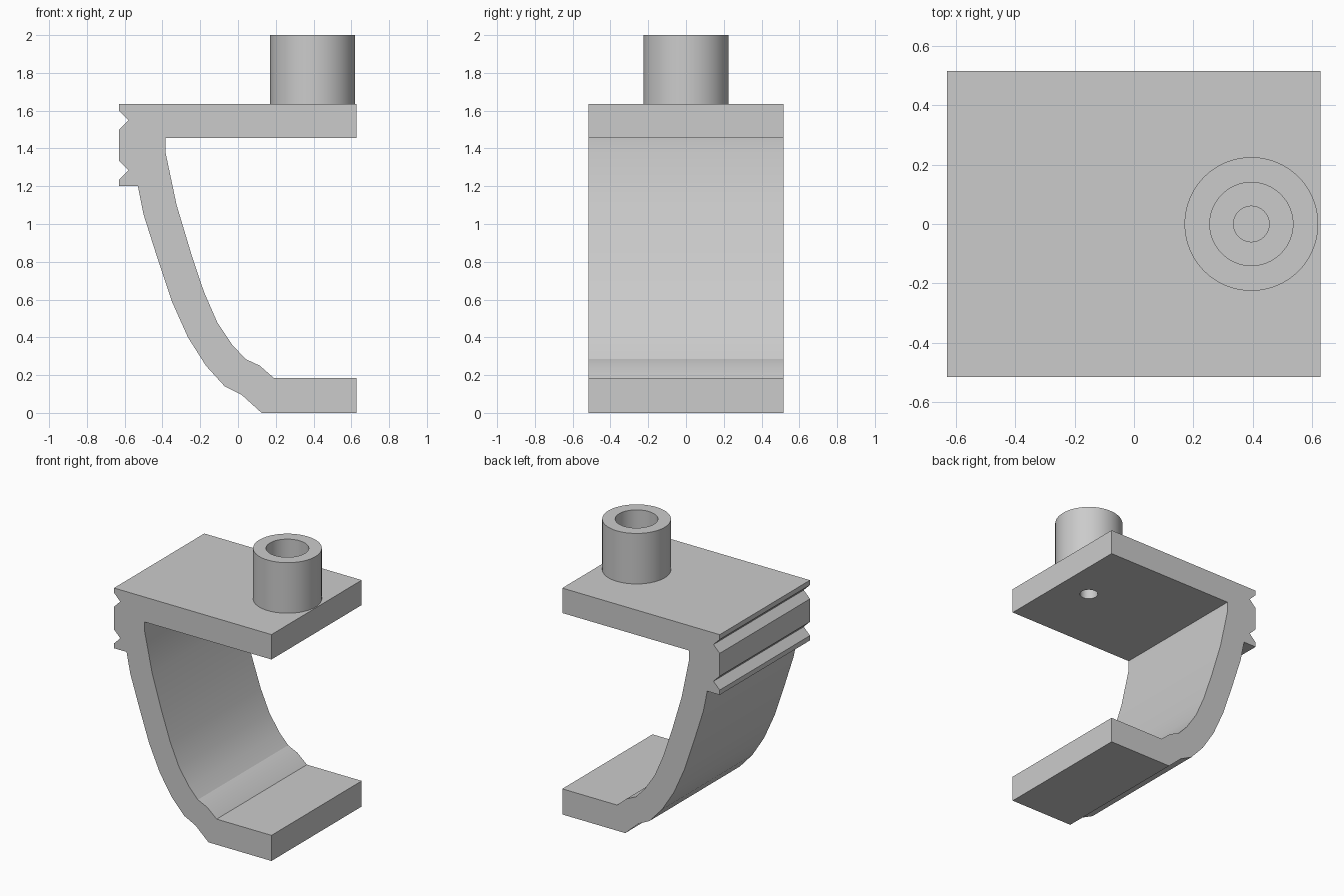
import bpy, bmesh, math

cube = bpy.data.objects.get("Cube")
if cube:
    bpy.data.objects.remove(cube, do_unlink=True)

GREY = (0.6, 0.6, 0.6, 1)
mat = bpy.data.materials.new("plain grey")
mat.use_nodes = True
mat.diffuse_color = GREY
mat.node_tree.nodes["Principled BSDF"].inputs["Base Color"].default_value = GREY

HALF_WIDTH = 0.515
PLATE_TOP, PLATE_UNDER, TOP = 1.635, 1.455, 2.0
PIPE_X = 0.395
LEFT, RIGHT = -0.63, 0.628


def make_object(name, bm):
    bmesh.ops.recalc_face_normals(bm, faces=bm.faces)
    mesh = bpy.data.meshes.new(name)
    bm.to_mesh(mesh)
    bm.free()
    obj = bpy.data.objects.new(name, mesh)
    bpy.context.collection.objects.link(obj)
    mesh.materials.append(mat)
    return obj


def smooth(obj, degrees):
    bpy.ops.object.select_all(action='DESELECT')
    obj.select_set(True)
    bpy.context.view_layer.objects.active = obj
    bpy.ops.object.shade_smooth_by_angle(angle=math.radians(degrees))


def notch(z):
    # V groove in the back edge, listed upwards
    return [(LEFT, z - 0.05), (LEFT + 0.05, z), (LEFT, z + 0.05)]


# Bracket: side profile extruded across the width
inner_curve = [(-0.385, 1.385), (-0.325, 1.10), (-0.25, 0.85), (-0.18, 0.64),
               (-0.11, 0.48), (-0.03, 0.36), (0.04, 0.285), (0.115, 0.25)]
outer_curve = [(0.02, 0.095), (-0.07, 0.14), (-0.17, 0.25), (-0.265, 0.40),
               (-0.35, 0.59), (-0.43, 0.83), (-0.50, 1.05), (-0.53, 1.2)]
profile = ([(LEFT, PLATE_TOP), (RIGHT, PLATE_TOP), (RIGHT, PLATE_UNDER),
            (-0.385, PLATE_UNDER)] + inner_curve
           + [(0.19, 0.185), (RIGHT, 0.185), (RIGHT, 0), (0.125, 0)]
           + outer_curve + [(LEFT, 1.2)] + notch(1.285) + notch(1.55))
bm = bmesh.new()
face = bm.faces.new([bm.verts.new((x, -HALF_WIDTH, z)) for x, z in profile])
side = bmesh.ops.extrude_face_region(bm, geom=[face])
moved = [v for v in side["geom"] if isinstance(v, bmesh.types.BMVert)]
bmesh.ops.translate(bm, verts=moved, vec=(0, 2 * HALF_WIDTH, 0))
bracket = make_object("bracket", bm)

# Drain hole through the upper plate
bm = bmesh.new()
bmesh.ops.create_cone(bm, cap_ends=True, segments=48, radius1=0.06, radius2=0.06, depth=0.4)
bmesh.ops.translate(bm, verts=bm.verts, vec=(PIPE_X, 0, (PLATE_TOP + PLATE_UNDER) / 2))
cutter = make_object("hole_cutter", bm)
cutter.hide_render = True
cutter.hide_viewport = True
cutter.display_type = 'WIRE'
cut = bracket.modifiers.new("drain hole", 'BOOLEAN')
cut.operation = 'DIFFERENCE'
cut.solver = 'EXACT'
cut.object = cutter
smooth(bracket, 20)

# Pipe socket: open tube standing on the plate
bm = bmesh.new()
section = [(0.225, PLATE_TOP), (0.225, TOP), (0.14, TOP), (0.14, PLATE_TOP)]
verts = [bm.verts.new((r, 0, z)) for r, z in section]
edges = [bm.edges.new(pair) for pair in zip(verts, verts[1:])]
bmesh.ops.spin(bm, geom=verts + edges, cent=(0, 0, 0), axis=(0, 0, 1),
               angle=math.tau, steps=64, use_merge=True)
bmesh.ops.remove_doubles(bm, verts=bm.verts, dist=0.0001)
bmesh.ops.translate(bm, verts=bm.verts, vec=(PIPE_X, 0, 0))
socket = make_object("pipe_socket", bm)
smooth(socket, 30)
